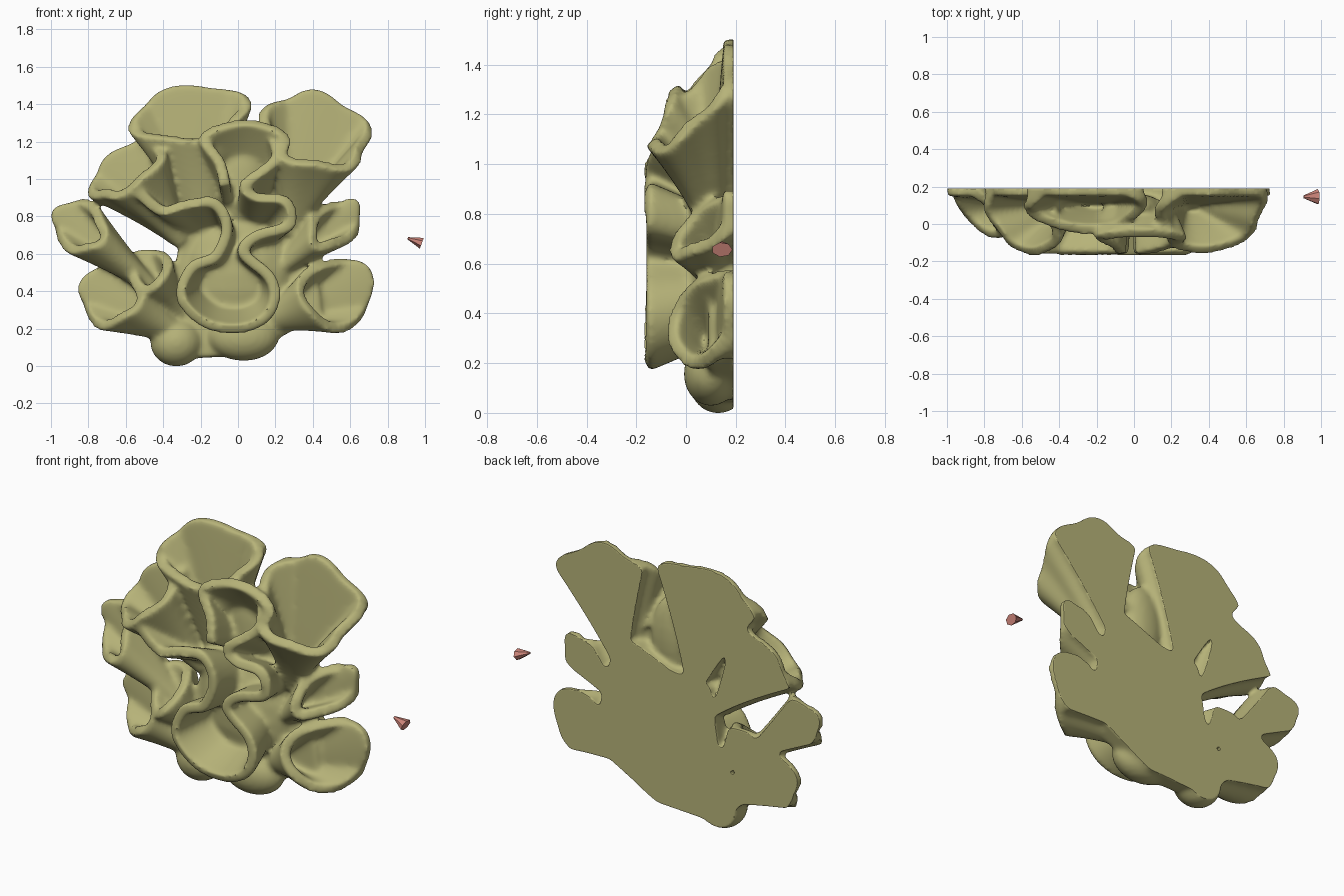
import bpy
import bmesh
import math
from mathutils import Vector, Matrix

BACK = 0.19      # flat rear plane
WALL = 0.06      # thickness of the ruffled walls

default_cube = bpy.data.objects.get("Cube")
if default_cube:
    bpy.data.objects.remove(default_cube, do_unlink=True)


def make_material(name, colour):
    mat = bpy.data.materials.new(name)
    mat.use_nodes = True
    mat.diffuse_color = colour
    mat.node_tree.nodes["Principled BSDF"].inputs["Base Color"].default_value = colour
    return mat


def spline(points, steps=6):
    """Smooth open curve through the control points."""
    pts = [Vector(p) for p in points]
    last = len(pts) - 1
    out = []
    for i in range(last):
        a, b, c, d = (pts[min(max(i + k, 0), last)] for k in (-1, 0, 1, 2))
        for s in range(steps):
            t = s / steps
            out.append(b + ((c - a) * t + (2 * a - 5 * b + 4 * c - d) * t * t
                            + (3 * b - a - 3 * c + d) * t ** 3) / 2)
    out.append(pts[-1])
    return out


def add_part(target, part):
    """Merge a finished part into the shared coral mesh."""
    bmesh.ops.recalc_face_normals(part, faces=part.faces)
    mesh = bpy.data.meshes.new("part")
    part.to_mesh(mesh)
    part.free()
    target.from_mesh(mesh)
    bpy.data.meshes.remove(mesh)


def add_wall(target, rings, closed):
    """Thick skin lofted through a list of rings."""
    part = bmesh.new()
    rows = [[part.verts.new(p) for p in ring] for ring in rings]
    count = len(rows[0])
    for low, high in zip(rows, rows[1:]):
        for i in range(count if closed else count - 1):
            j = (i + 1) % count
            part.faces.new((low[i], low[j], high[j], high[i]))
    bmesh.ops.recalc_face_normals(part, faces=part.faces)
    for v in part.verts:
        v.normal_update()
    shifts = [v.normal * WALL / 2 for v in part.verts]
    for v, shift in zip(part.verts, shifts):
        v.co += shift
    bmesh.ops.solidify(part, geom=part.faces[:], thickness=WALL)
    add_part(target, part)


def add_slab(target, outline, front):
    """Flat piece that lies against the rear plane."""
    part = bmesh.new()
    face = part.faces.new([part.verts.new((x, front, z)) for x, z in outline])
    grown = bmesh.ops.extrude_face_region(part, geom=[face])
    moved = [g for g in grown["geom"] if isinstance(g, bmesh.types.BMVert)]
    bmesh.ops.translate(part, verts=moved, vec=(0, BACK + 0.03 - front, 0))
    add_part(target, part)


def add_blob(target, centre, size):
    part = bmesh.new()
    bmesh.ops.create_uvsphere(part, u_segments=24, v_segments=12, radius=1,
                              matrix=Matrix.Translation(centre) @ Matrix.Diagonal((*size, 1)))
    add_part(target, part)


def loft(rim, root_of, middle_of, flare):
    """Rings from the roots to the rim: straight to the middle, flaring away from it."""
    rings = []
    for k in range(2, 13):
        t = k / 12
        ring = []
        for p in rim:
            root, middle = root_of(p), middle_of(p)
            ring.append(root.lerp(middle, t) + (p - middle) * t ** flare)
        rings.append(ring)
    return rings


def add_frond(target, base, centre, width, length, lip, waves):
    """Flaring half funnel: wavy oval rim, high at the back and low at the front lip."""
    base, centre = Vector(base), Vector(centre)
    along = (centre - base).normalized()
    across = Vector((along.y, -along.x))
    rim = []
    for i in range(60):
        a = math.tau * i / 60 - math.pi
        swell = 1 + 0.09 * math.cos(waves * a + 1)
        p = centre + swell * (along * length * math.cos(a) + across * width * math.sin(a))
        rise = min(1, 0.62 * (1 + math.cos(a)))
        rim.append(Vector((p.x, lip + (BACK - 0.01 - lip) * rise, p.y)))
    root = Vector((base.x, 0.12, base.y))
    middle = Vector((centre.x, 0.12, centre.y))
    rings = loft(rim, lambda p: root, lambda p: middle, 1.35)
    add_wall(target, rings, True)
    # Rear web that follows both flanks of the funnel
    back = [i for i, p in enumerate(rim) if p.y > 0.08]
    flanks = [[ring[i] for ring in rings[:-1]] for i in (back[0], back[-1])]
    web = flanks[0] + [rim[i] for i in back] + flanks[1][::-1]
    add_slab(target, [(p.x, p.z) for p in web], BACK - 0.035)


coral_bm = bmesh.new()

# Fronds: base, rim centre, half width, half length, depth of front lip, rim waves
for frond in (
        ((.24, .62), (.42, 1.27), .28, .19, -.14, 5),     # top right
        ((-.15, .6), (-.26, 1.36), .3, .14, -.03, 4),     # top left
        ((-.25, .6), (-.6, 1.07), .22, .1, -.15, 5),      # upper left
        ((-.38, .36), (-.86, .76), .12, .14, -.06, 4),    # far left
        ((-.2, .1), (-.69, .4), .17, .15, -.06, 4),       # lower left
        ((-.28, .25), (-.49, .53), .11, .1, -.09, 3),     # small left
        ((.15, .46), (.53, .77), .1, .15, -.05, 4),       # middle right
        ((.05, .2), (.54, .4), .18, .19, -.06, 3)):       # lower right
    add_frond(coral_bm, *frond)

# Long meandering ruffle at the front, leaning back towards its top
ruffle = spline([
    (-.07, .97), (-.1, 1.1), (-.18, 1.24), (.04, 1.31), (.25, 1.24), (.19, 1.1), (.04, .98),
    (.1, .91), (.26, .89), (.28, .76), (.1, .7), (.03, .61), (.17, .48), (.2, .36), (.14, .25),
    (0, .2), (-.18, .23), (-.31, .37), (-.25, .53), (-.12, .59), (-.06, .75), (-.13, .88),
    (-.28, .87), (-.42, .84), (-.56, .96)])
ruffle_rim = [Vector((p.x, -0.16 + 0.35 * max(0, p.y - 1), p.y)) for p in ruffle]


def ruffle_root(p):
    return Vector((p.x * 0.6, 0.13, 0.22 + p.z * 0.6))


add_wall(coral_bm, loft(ruffle_rim, ruffle_root,
                        lambda p: Vector((p.x, 0.13, p.z)), 1.2), False)

# Solid core, floor of the upper cup and rounded foot
add_slab(coral_bm, [(-.34, .04), (.05, .06), (.45, .28), (.42, .55), (.34, .88), (.2, .95),
                    (-.04, .85), (-.29, .82), (-.34, .5), (-.5, .2)], 0.09)
add_blob(coral_bm, (0, .19, .5), (.33, .19, .36))
add_blob(coral_bm, (.02, .09, 1), (.13, .07, .24))
add_blob(coral_bm, (-.33, .13, .13), (.14, .12, .13))
add_blob(coral_bm, (.03, .1, .16), (.19, .11, .13))

mesh = bpy.data.meshes.new("coral")
coral_bm.to_mesh(mesh)
coral_bm.free()
coral = bpy.data.objects.new("coral", mesh)
bpy.context.collection.objects.link(coral)

# Fuse all parts into one soft skin with a flat back
remesh = coral.modifiers.new("fuse", "REMESH")
remesh.mode = "VOXEL"
remesh.voxel_size = 0.014
soften = coral.modifiers.new("soften", "SMOOTH")
soften.factor = 0.5
soften.iterations = 10
bpy.context.view_layer.update()
skin = bpy.data.meshes.new_from_object(coral.evaluated_get(bpy.context.evaluated_depsgraph_get()))
coral.modifiers.clear()
coral.data = skin
lowest = min(v.co.z for v in skin.vertices)
for v in skin.vertices:
    v.co.y = min(v.co.y, BACK)
    v.co.z -= lowest
skin.materials.clear()
skin.materials.append(make_material("olive", (0.47, 0.45, 0.19, 1)))

# Small loose shard beside the coral
bpy.ops.mesh.primitive_cone_add(vertices=7, radius1=0.042, radius2=0.008, depth=0.08,
                                location=(.945, .145, .67),
                                rotation=(0, math.radians(-70), 0))
shard = bpy.context.object
shard.name = "pink_shard"
shard.scale = (0.75, 1, 1)
shard.data.materials.append(make_material("pink", (0.6, 0.23, 0.19, 1)))

bpy.ops.object.select_all(action="DESELECT")
coral.select_set(True)
bpy.context.view_layer.objects.active = coral
bpy.ops.object.shade_smooth_by_angle(angle=math.radians(45))
